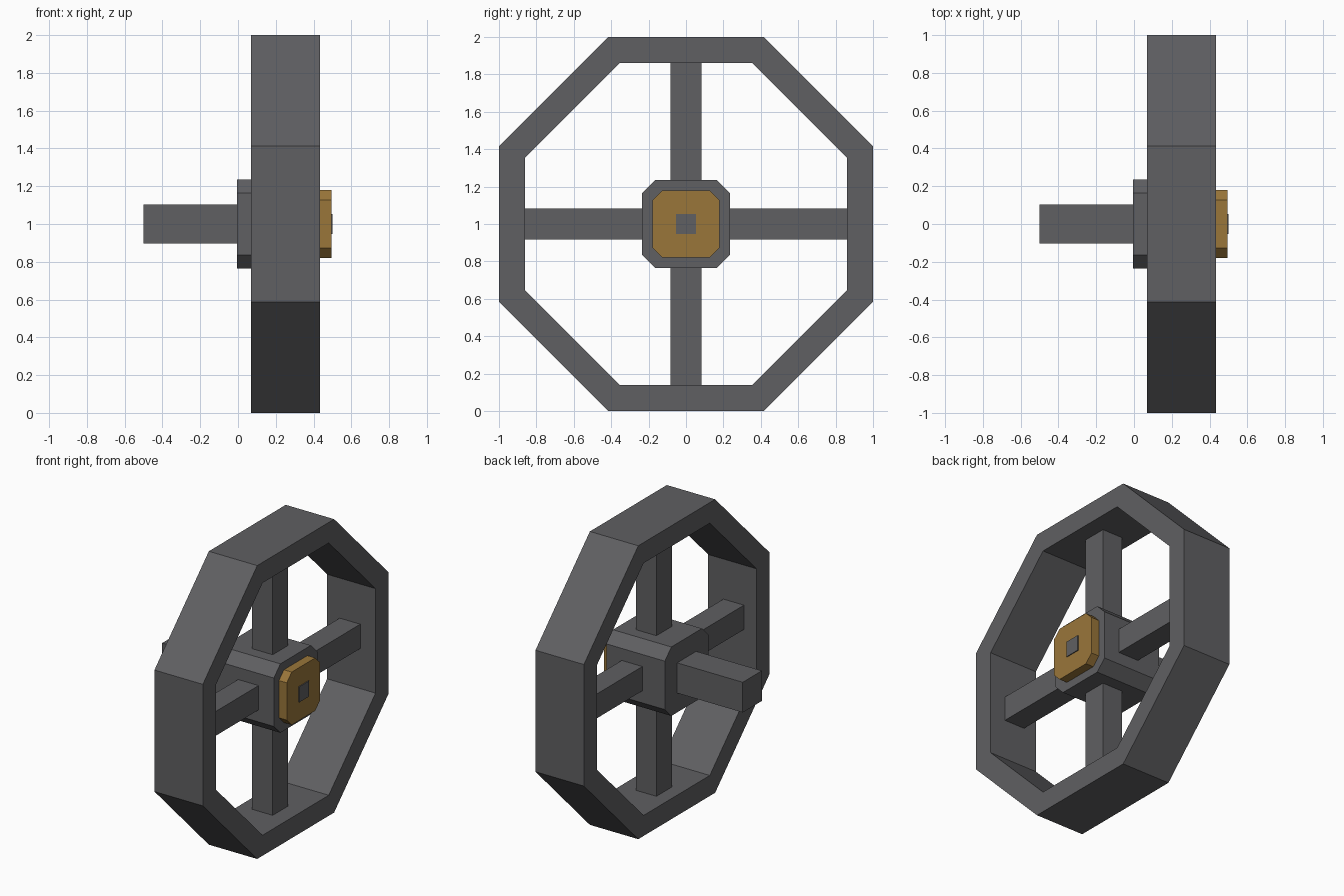
import bpy
import bmesh
from math import cos, sin, pi, radians
from mathutils import Matrix, Vector

old = bpy.data.objects.get("Cube")
if old:
    bpy.data.objects.remove(old, do_unlink=True)

CENTRE_Z = 1.0


def make_material(name, colour):
    mat = bpy.data.materials.new(name)
    mat.use_nodes = True
    mat.diffuse_color = colour
    mat.node_tree.nodes["Principled BSDF"].inputs["Base Color"].default_value = colour
    return mat


iron = make_material("dark iron", (0.115, 0.115, 0.122, 1))
brass = make_material("brass", (0.32, 0.18, 0.042, 1))


def finish(name, bm, mat):
    bmesh.ops.recalc_face_normals(bm, faces=bm.faces)
    mesh = bpy.data.meshes.new(name)
    bm.to_mesh(mesh)
    bm.free()
    mesh.materials.append(mat)
    obj = bpy.data.objects.new(name, mesh)
    bpy.context.collection.objects.link(obj)
    return obj


def prism(name, outline, x0, x1, mat):
    """Extrude a (y, z) outline, measured from the axle, along x."""
    bm = bmesh.new()
    face = bm.faces.new([bm.verts.new((x0, y, z + CENTRE_Z)) for y, z in outline])
    ext = bmesh.ops.extrude_face_region(bm, geom=[face])
    moved = [v for v in ext["geom"] if isinstance(v, bmesh.types.BMVert)]
    bmesh.ops.translate(bm, verts=moved, vec=(x1 - x0, 0, 0))
    return finish(name, bm, mat)


def chamfered_square(half, flat):
    corner = [Vector((half, flat)), Vector((flat, half))]
    return [Matrix.Rotation(i * pi / 2, 2) @ p for i in range(4) for p in corner]


def rectangle(y0, y1, z0, z1):
    return [(y0, z0), (y1, z0), (y1, z1), (y0, z1)]


# Octagonal rim: four rings of vertices joined into a closed band
bm = bmesh.new()
rings = []
for apothem, x in ((1, 0.07), (1, 0.435), (0.86, 0.435), (0.86, 0.07)):
    r = apothem / cos(pi / 8)
    angles = [(i + 0.5) * pi / 4 for i in range(8)]
    rings.append([bm.verts.new((x, r * cos(a), CENTRE_Z + r * sin(a))) for a in angles])
for a, b in zip(rings, rings[1:] + rings[:1]):
    for i in range(8):
        j = (i + 1) % 8
        bm.faces.new((a[i], a[j], b[j], b[i]))
finish("rim", bm, iron)

# Four spokes between hub and rim
for i, side in enumerate(("back", "top", "front", "bottom")):
    turn = Matrix.Rotation(radians(90 * i), 2)
    outline = [turn @ Vector(p) for p in rectangle(0.22, 0.865, -0.083, 0.083)]
    prism(side + "_spoke", outline, 0.165, 0.32, iron)

# Hub, axle, brass cap and the axle end showing through it
prism("hub", chamfered_square(0.235, 0.165), -0.005, 0.435, iron)
prism("axle", rectangle(-0.103, 0.103, -0.103, 0.103), -0.5, 0, iron)
prism("hub_cap", chamfered_square(0.18, 0.127), 0.43, 0.494, brass)
prism("axle_end", rectangle(-0.053, 0.053, -0.053, 0.053), 0.48, 0.5, iron)
